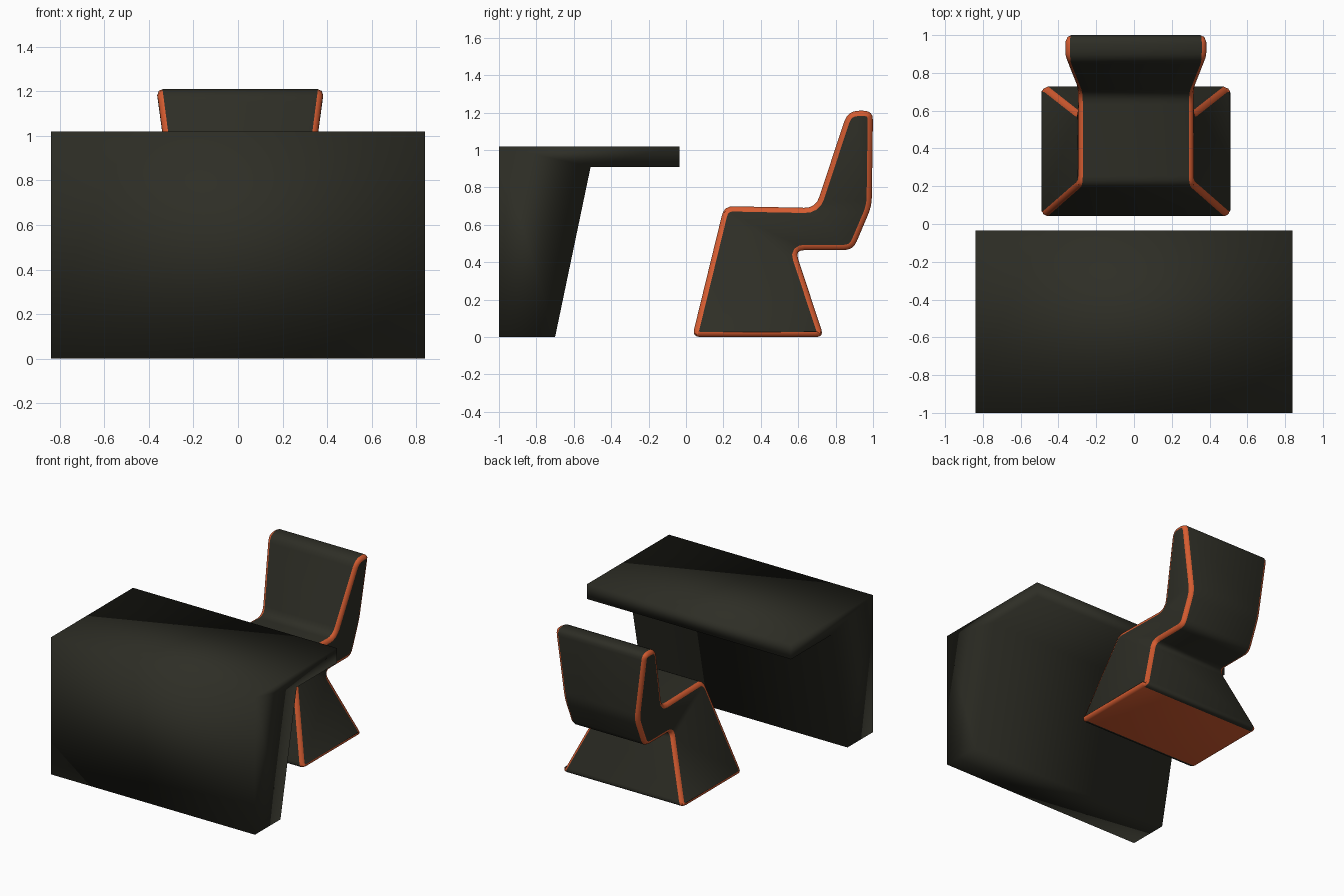
import bpy, bmesh
from mathutils import Vector

if "Cube" in bpy.data.objects:
    bpy.data.objects.remove(bpy.data.objects["Cube"], do_unlink=True)


def material(name, rgb):
    m = bpy.data.materials.new(name)
    m.use_nodes = True
    m.diffuse_color = (*rgb, 1)
    m.node_tree.nodes["Principled BSDF"].inputs["Base Color"].default_value = (*rgb, 1)
    return m


dark = material("charcoal olive", (0.027, 0.027, 0.019))
orange = material("orange trim", (0.67, 0.107, 0.03))


def finish(name, bm, mats):
    bmesh.ops.recalc_face_normals(bm, faces=bm.faces)
    mesh = bpy.data.meshes.new(name)
    bm.to_mesh(mesh)
    bm.free()
    for m in mats:
        mesh.materials.append(m)
    ob = bpy.data.objects.new(name, mesh)
    bpy.context.collection.objects.link(ob)
    bpy.ops.object.select_all(action="DESELECT")
    ob.select_set(True)
    bpy.context.view_layer.objects.active = ob
    return ob


# Desk: one bent slab, a thick tapering front panel carrying the top
desk_profile = [(-1, 0), (-0.7, 0), (-0.51, 0.91), (-0.035, 0.91), (-0.035, 1.02), (-1, 1.02)]
bm = bmesh.new()
panel = bm.faces.new([bm.verts.new((-0.84, y, z)) for y, z in desk_profile])
end = bmesh.ops.extrude_face_region(bm, geom=[panel], use_keep_orig=True)
bmesh.ops.translate(bm, vec=(1.68, 0, 0),
                    verts=[v for v in end["geom"] if isinstance(v, bmesh.types.BMVert)])
finish("desk", bm, [dark])
bpy.ops.object.shade_smooth()

# Chair side outline: corners as (half width, y, z) with the length cut by rounding
FOOT, WAIST, TOP = 0.5, 0.305, 0.373
corners = [
    (FOOT, 0.033, 0, 0.045), (FOOT, 0.737, 0, 0.045),
    (WAIST, 0.584, 0.465, 0.05), (WAIST, 0.893, 0.465, 0.05),
    (WAIST, 0.993, 0.70, 0.05), (TOP, 1.0, 1.21, 0.05),
    (TOP, 0.865, 1.21, 0.06), (WAIST, 0.693, 0.69, 0.06),
    (WAIST, 0.204, 0.70, 0.05),
]
STEPS = 4
CENTRE = 0.01


def rounded(corners):
    pts = []
    for i, (*p, cut) in enumerate(corners):
        p = Vector(p)
        a, b = (p + cut * (Vector(corners[j][:3]) - p).normalized()
                for j in (i - 1, (i + 1) % len(corners)))
        for s in range(STEPS + 1):
            t = s / STEPS
            pts.append(a * (1 - t) ** 2 + p * 2 * t * (1 - t) + b * t * t)
    return pts


outline = rounded(corners)
count = len(outline)


def ring(bm, side, inset, drop):
    """Outline moved inward by inset and pulled back from the side by drop."""
    verts = []
    for i, p in enumerate(outline):
        d = outline[(i + 1) % count] - outline[i - 1]
        n = Vector((0, -d.z, d.y)).normalized()
        q = p + n * inset
        verts.append(bm.verts.new((CENTRE + side * (p.x - drop), q.y, q.z)))
    return verts


def bridge(bm, a, b, mat):
    for i in range(count):
        j = (i + 1) % count
        bm.faces.new((a[i], a[j], b[j], b[i])).material_index = mat


def span(verts, first, last):
    """Ring vertices from the middle of one corner to the middle of another."""
    i = first * (STEPS + 1) + STEPS // 2
    j = last * (STEPS + 1) + STEPS // 2
    return [verts[k % count] for k in range(i, j + 1 + (count if j < i else 0))]


# Chair: upholstered shell with rounded orange piping around both sides
bm = bmesh.new()
shell = {}
for side in (-1, 1):
    shell[side] = ring(bm, side, 0, 0.024)
    middle = ring(bm, side, 0.008, 0.007)
    inner = ring(bm, side, 0.028, 0)
    bridge(bm, shell[side], middle, 1)
    bridge(bm, middle, inner, 1)
    # side panel: flared foot, narrow waist, flared backrest
    bm.faces.new(span(inner, 8, 2))
    bm.faces.new(span(inner, 2, 4) + span(inner, 7, 8))
    bm.faces.new(span(inner, 4, 7))
bridge(bm, shell[-1], shell[1], 0)
bm.normal_update()

# Orange underside
for f in bm.faces:
    if all(v.co.z < 0.002 for v in f.verts):
        f.material_index = 1
finish("chair", bm, [dark, orange])
bpy.ops.object.shade_smooth_by_angle(angle=0.8)
